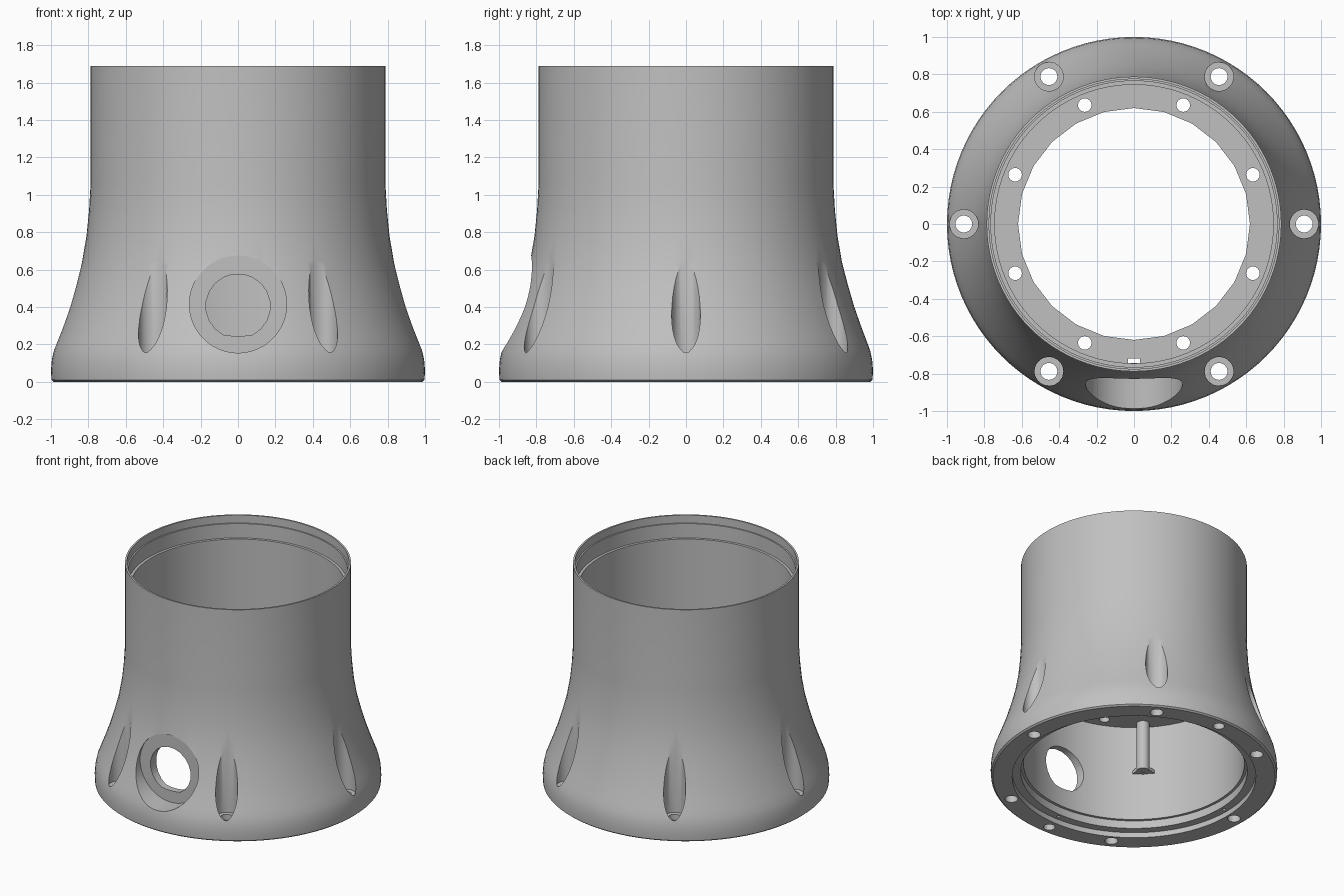
import bpy, bmesh, math
from mathutils import Matrix, Vector

cube = bpy.data.objects.get("Cube")
if cube:
    bpy.data.objects.remove(cube)

grey = bpy.data.materials.new("plain_grey")
grey.use_nodes = True
colour = (0.53, 0.53, 0.53, 1)
grey.diffuse_color = colour
grey.node_tree.nodes["Principled BSDF"].inputs["Base Color"].default_value = colour


def make_object(name, bm):
    bmesh.ops.recalc_face_normals(bm, faces=bm.faces)
    mesh = bpy.data.meshes.new(name)
    bm.to_mesh(mesh)
    bm.free()
    mesh.materials.append(grey)
    obj = bpy.data.objects.new(name, mesh)
    bpy.context.collection.objects.link(obj)
    return obj


def activate(obj):
    bpy.ops.object.select_all(action='DESELECT')
    obj.select_set(True)
    bpy.context.view_layer.objects.active = obj


def smooth(obj):
    activate(obj)
    bpy.ops.object.shade_smooth_by_angle(angle=math.radians(30))


def lathe(name, profile, segments):
    """Revolve a closed (radius, height) outline around z."""
    bm = bmesh.new()
    rings = []
    for i in range(segments):
        a = math.tau * i / segments
        rings.append([bm.verts.new((r * math.cos(a), r * math.sin(a), z)) for r, z in profile])
    n = len(profile)
    for i in range(segments):
        a, b = rings[i], rings[(i + 1) % segments]
        for j in range(n):
            k = (j + 1) % n
            bm.faces.new((a[j], b[j], b[k], a[k]))
    return make_object(name, bm)


def add_cylinder(bm, x, y, radius, low, high, top_radius=None, segments=32):
    bmesh.ops.create_cone(
        bm, cap_ends=True, segments=segments, radius1=radius,
        radius2=radius if top_radius is None else top_radius, depth=high - low,
        matrix=Matrix.Translation((x, y, (low + high) / 2)))


def add_prism_y(bm, outline, y0, y1):
    """Extrude an (x, z) outline along y."""
    front = [bm.verts.new((x, y0, z)) for x, z in outline]
    back = [bm.verts.new((x, y1, z)) for x, z in outline]
    bm.faces.new(front)
    bm.faces.new(back[::-1])
    for i in range(len(outline)):
        j = (i + 1) % len(outline)
        bm.faces.new((front[i], back[i], back[j], front[j]))


def circle(radius, z, segments, lowest=-9):
    points = []
    for i in range(segments):
        a = math.tau * (i + 0.5) / segments
        points.append((radius * math.cos(a), z + max(radius * math.sin(a), lowest)))
    return points


def polar(radius, count, offset=0):
    for i in range(count):
        a = math.radians(offset) + math.tau * i / count
        yield radius * math.cos(a), radius * math.sin(a)


def cut(obj, bm):
    cutter = make_object("cutter", bm)
    cutter.hide_render = True
    mod = obj.modifiers.new("cut", 'BOOLEAN')
    mod.operation = 'DIFFERENCE'
    mod.solver = 'EXACT'
    mod.object = cutter
    activate(obj)
    bpy.ops.object.modifier_apply(modifier=mod.name)
    bpy.data.objects.remove(cutter)


# Flared housing: outer skin upwards, stepped rim, then bore downwards
outer = [(0.985, 0), (0.997, 0.01), (1.0, 0.06), (0.995, 0.12), (0.984, 0.17),
         (0.965, 0.22), (0.935, 0.3), (0.9, 0.4), (0.865, 0.52), (0.834, 0.64),
         (0.81, 0.78), (0.796, 0.92), (0.788, 1.06), (0.788, 1.69)]
inner = [(0.775, 1.69), (0.775, 1.63), (0.765, 1.63), (0.765, 1.52), (0.745, 1.52),
         (0.745, 0.88), (0.77, 0.88), (0.77, 0.1), (0.79, 0.1), (0.79, 0.04),
         (0.85, 0.04), (0.85, 0)]
housing = lathe("housing", outer + inner, 96)

# Bolt pockets and the flat round recess at the front
bm = bmesh.new()
for x, y in polar(0.91, 6):
    add_cylinder(bm, x, y, 0.077, 0.15, 1.0)
add_prism_y(bm, circle(0.26, 0.415, 64), -1.3, -0.82)
cut(housing, bm)

# Bolt holes, blind holes under front and back, and the port with a flat bottom
bm = bmesh.new()
for x, y in polar(0.91, 6):
    add_cylinder(bm, x, y, 0.045, -0.1, 0.3)
for x, y in polar(0.92, 2, 90):
    add_cylinder(bm, x, y, 0.04, -0.1, 0.1)
for x, y in polar(0.82, 4):
    add_cylinder(bm, x, y, 0.012, -0.1, 0.09, segments=12)
add_prism_y(bm, circle(0.172, 0.405, 20, -0.16), -1.1, -0.6)
cut(housing, bm)
smooth(housing)

# Inner flange with eight holes and a small slot at the front
flange = lathe("inner_flange", [(0.62, 0.84), (0.78, 0.84), (0.78, 0.9), (0.62, 0.9)], 24)
bm = bmesh.new()
for x, y in polar(0.688, 8, 22.5):
    add_cylinder(bm, x, y, 0.036, 0.7, 1.0, segments=24)
bmesh.ops.create_cube(bm, size=1, matrix=Matrix.Translation((0, -0.732, 0.87))
                      @ Matrix.Diagonal((0.065, 0.025, 0.3, 1)))
cut(flange, bm)
smooth(flange)

# Screw bosses hanging below the flange, each with a flared foot
for index, (x, y) in enumerate(polar(0.72, 4, 45)):
    bm = bmesh.new()
    add_cylinder(bm, x, y, 0.045, 0.46, 0.85)
    boss = make_object("screw_boss_%d" % (index + 1), bm)
    bm = bmesh.new()
    add_cylinder(bm, x, y, 0.015, 0.3, 0.6, segments=12)
    cut(boss, bm)
    smooth(boss)
    # Wedge that widens from the boss to the wall
    bm = bmesh.new()
    out = Vector((x, y, 0)).normalized()
    side = Vector((-out.y, out.x, 0))
    corners = [out * 0.7 + side * 0.03, out * 0.775 + side * 0.085,
               out * 0.775 - side * 0.085, out * 0.7 - side * 0.03]
    low = [bm.verts.new(c + Vector((0, 0, 0.465))) for c in corners]
    high = [bm.verts.new(c + Vector((0, 0, 0.49))) for c in corners]
    bm.faces.new(low)
    bm.faces.new(high)
    for i in range(4):
        j = (i + 1) % 4
        bm.faces.new((low[i], low[j], high[j], high[i]))
    make_object("boss_foot_%d" % (index + 1), bm)
